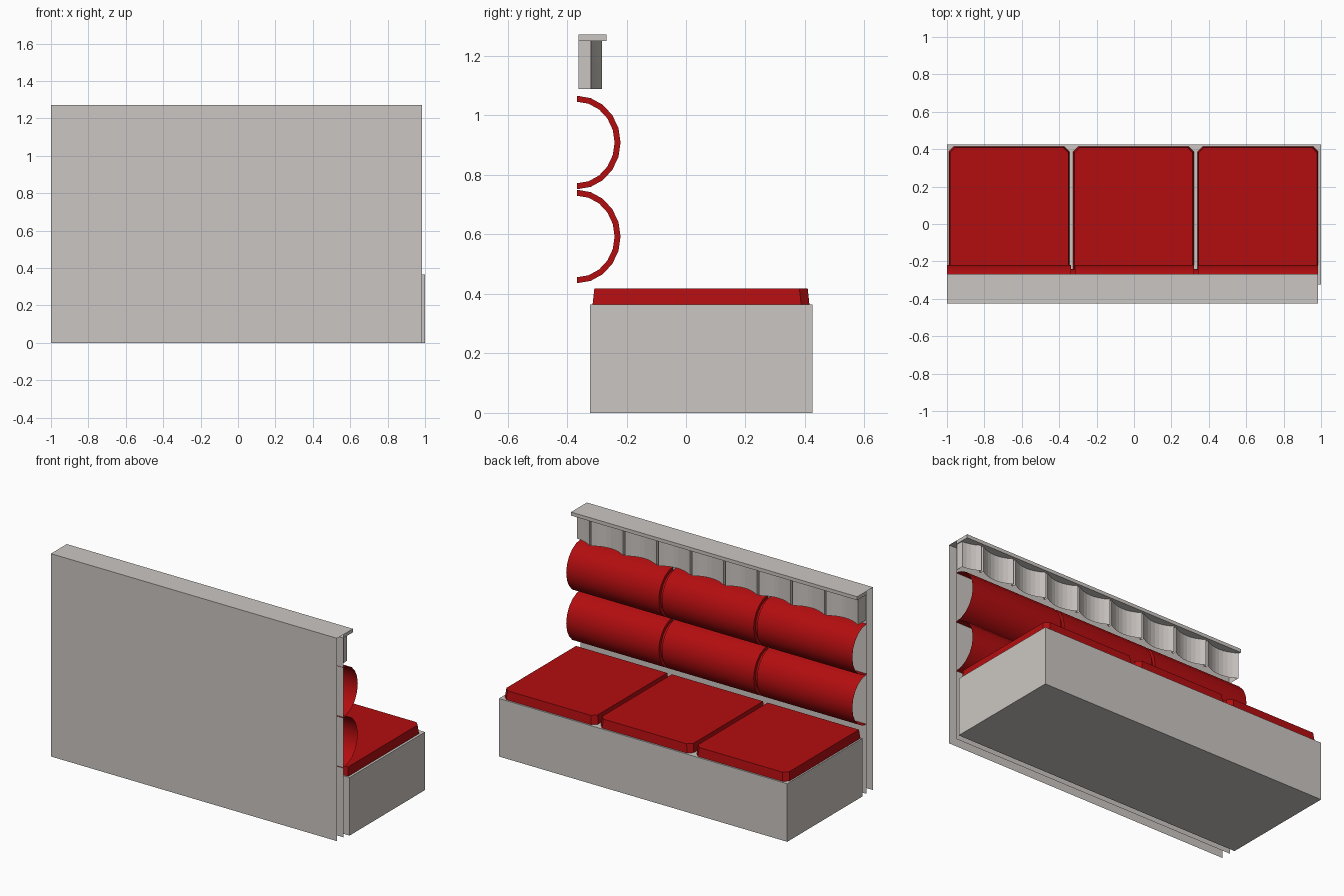
import bpy, math

if "Cube" in bpy.data.objects:
    bpy.data.objects.remove(bpy.data.objects["Cube"])


def material(name, rgb):
    m = bpy.data.materials.new(name)
    m.diffuse_color = (*rgb, 1)
    m.use_nodes = True
    m.node_tree.nodes["Principled BSDF"].inputs["Base Color"].default_value = m.diffuse_color
    return m


GREY = material("warm grey", (0.60, 0.565, 0.54))
RED = material("red vinyl", (0.45, 0.004, 0.005))


def make(name, verts, faces, mat, smooth=False):
    me = bpy.data.meshes.new(name)
    me.from_pydata(verts, [], faces)
    me.materials.append(mat)
    for p in me.polygons:
        p.use_smooth = smooth
    ob = bpy.data.objects.new(name, me)
    bpy.context.collection.objects.link(ob)
    return ob


def ribbon(verts, faces, a, b):
    """Bridge two matching rows of points with quads."""
    s, n = len(verts), len(a)
    verts += a + b
    faces += [(s + i, s + i + 1, s + n + i + 1, s + n + i) for i in range(n - 1)]


def prism(name, bottom, top, mat):
    n = len(bottom)
    faces = [tuple(reversed(range(n))), tuple(range(n, 2 * n))]
    faces += [(i, (i + 1) % n, n + (i + 1) % n, n + i) for i in range(n)]
    return make(name, bottom + top, faces, mat)


X0, X1 = -1.0, 0.985
BACK = -0.362

# base box
rect = [(-1, -0.323), (1, -0.323), (1, 0.425), (-1, 0.425)]
prism("base", [(x, y, 0) for x, y in rect], [(x, y, 0.364) for x, y in rect], GREY)

# back wall: hollow sheet with overhanging cap, open at ends and bottom
prof = [(BACK, 0), (BACK, 1.25), (-0.268, 1.25), (-0.268, 1.272), (-0.425, 1.272), (-0.425, 0)]
v, f = [], []
ribbon(v, f, [(X0, y, z) for y, z in prof], [(X1, y, z) for y, z in prof])
for x, flip in ((X0, True), (X1, False)):
    s = len(v)
    v += [(x, BACK, 1.25), (x, -0.268, 1.25), (x, -0.268, 1.272), (x, BACK, 1.272)]
    q = (s, s + 1, s + 2, s + 3)
    f.append(q[::-1] if flip else q)
make("back_wall", v, f, GREY)

# seat cushions, tapered, with clipped front corners
for i, (a, b) in enumerate(((-0.99, -0.345), (-0.325, 0.32), (0.34, 0.985))):
    def outline(d, z):
        l, r, bk, fr, c = a + d, b - d, -0.314 + d, 0.415 - d, 0.028
        return [(l, bk, z), (r, bk, z), (r, fr - c, z), (r - c, fr, z),
                (l + c, fr, z), (l, fr - c, z)]
    prism(f"seat_cushion_{i + 1}", outline(0, 0.364), outline(0.006, 0.419), RED)

# backrest rolls: half-round shells split by two narrow grooves
def arc(x, cz, d):
    angles = [math.radians(-90 + 18 * k) for k in range(11)]
    return [(x, -0.366 + (0.146 - d) * math.cos(t), cz + (0.157 - d) * math.sin(t))
            for t in angles]


G = 0.011
cuts = [-0.326, 0.332]
for name, cz in (("lower_roll", 0.593), ("upper_roll", 0.909)):
    v, f = [], []
    ends = [X0] + [c + s for c in cuts for s in (-G, G)] + [X1]
    for k in range(5):
        d = 0.02 if k % 2 else 0.0
        ribbon(v, f, arc(ends[k], cz, d), arc(ends[k + 1], cz, d))
        if k % 2:  # groove side walls
            ribbon(v, f, arc(ends[k], cz, 0), arc(ends[k], cz, d))
            ribbon(v, f, arc(ends[k + 1], cz, d), arc(ends[k + 1], cz, 0))
    make(name, v, f, RED, True)

# scooped panels under the cap, separated by thin grooves
PITCH, HALF, EDGE, DEPTH, STEPS = 0.2327, 0.1163, -0.283, 0.036, 8
g = 0.006


def scoop(xc, t):
    return (xc + t * (HALF - g), EDGE - DEPTH * (1 - t * t))


path = [(X1 - 0.005, BACK)]
for k in range(8, -1, -1):
    xc = X0 + PITCH * (k + 0.5)
    start = 0 if k == 8 else STEPS // -2
    for j in range(start, STEPS // 2 + 1):
        path.append(scoop(xc, -2 * j / STEPS))
    if k:
        xd = X0 + PITCH * k
        path += [(xd + g, EDGE - 0.022), (xd - g, EDGE - 0.022)]
path.append((path[-1][0], BACK))
v, f = [], []
ribbon(v, f, [(x, y, 1.088) for x, y in path], [(x, y, 1.25) for x, y in path])
make("scooped_panels", v, f, GREY)
